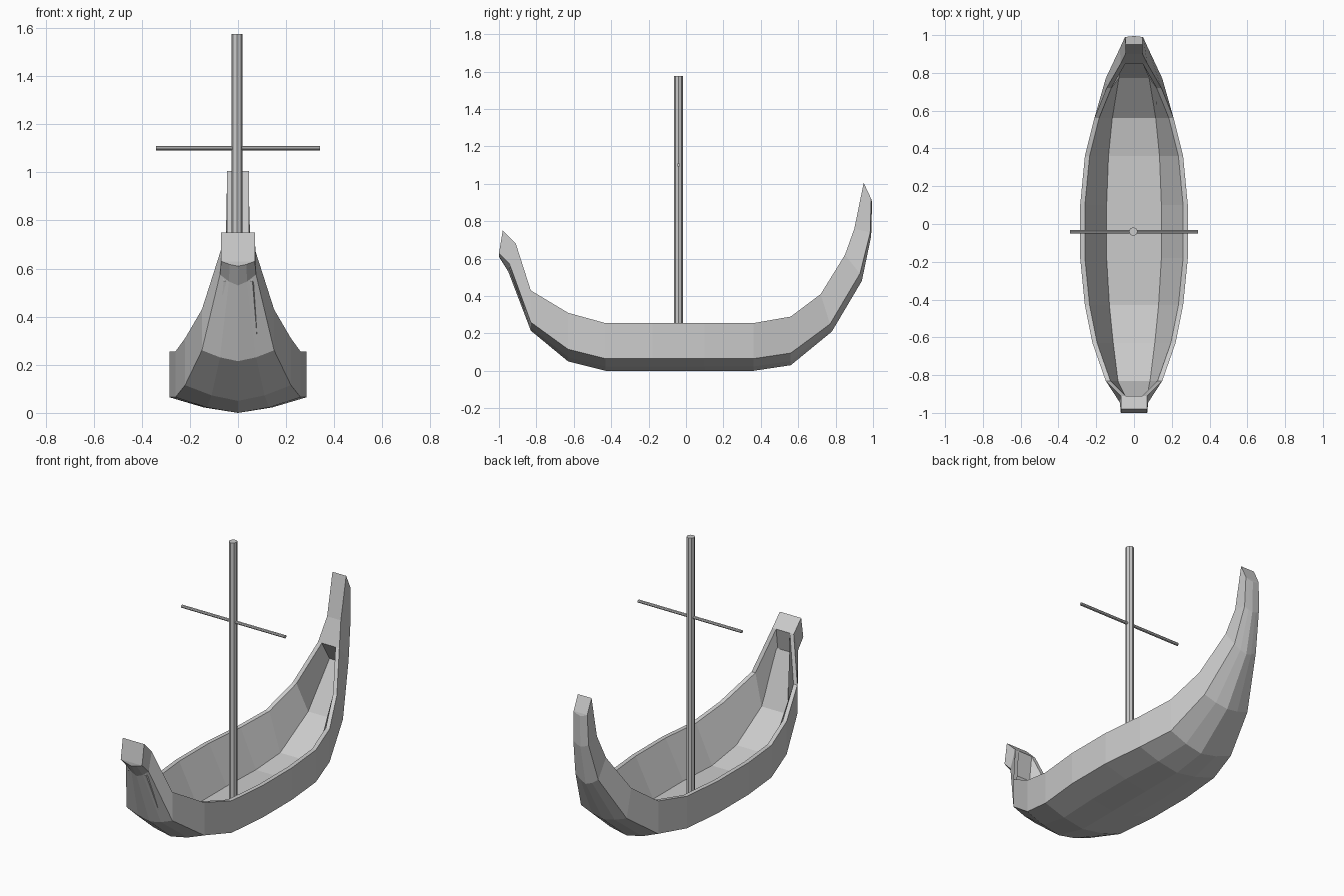
import bpy, bmesh
from mathutils import Vector, Matrix

cube = bpy.data.objects.get("Cube")
if cube:
    bpy.data.objects.remove(cube, do_unlink=True)

GREY = (0.6, 0.6, 0.6, 1)
mat = bpy.data.materials.new("plain_grey")
mat.use_nodes = True
mat.diffuse_color = GREY
mat.node_tree.nodes["Principled BSDF"].inputs["Base Color"].default_value = GREY


def add_object(name, bm):
    bmesh.ops.recalc_face_normals(bm, faces=bm.faces)
    mesh = bpy.data.meshes.new(name)
    bm.to_mesh(mesh)
    bm.free()
    mesh.materials.append(mat)
    obj = bpy.data.objects.new(name, mesh)
    bpy.context.collection.objects.link(obj)
    return obj


# Hull sections from bow to stern:
# rim y, z, half width / chine y, z, half width / keel y, z / floor half width
SECTIONS = [
    (-.98, .75, .07, -1, .63, .07, -1, .61, 0),
    (-.91, .68, .07, -.945, .575, .075, -.95, .53, .06),
    (-.83, .43, .15, -.83, .26, .15, -.83, .215, .085),
    (-.63, .31, .22, -.63, .115, .22, -.63, .05, .11),
    (-.43, .255, .26, -.43, .065, .26, -.43, 0, .13),
    (-.18, .255, .285, -.18, .065, .285, -.18, 0, .145),
    (.1, .255, .285, .1, .065, .285, .1, 0, .145),
    (.36, .255, .26, .36, .065, .26, .36, 0, .135),
    (.56, .29, .21, .56, .095, .21, .56, .03, .115),
    (.72, .41, .145, .77, .25, .15, .78, .21, .08),
    (.85, .62, .07, .93, .52, .075, .94, .48, .05),
    (.90, .76, .045, .985, .74, .05, .99, .72, 0),
    (.95, 1.005, .045, .99, .92, .045, .995, .905, 0),
]
WALL = 0.025


def section_points(ry, rz, rw, cy, cz, cw, ky, kz, fw):
    rim, chine, keel = Vector((rw, ry, rz)), Vector((cw, cy, cz)), Vector((0, ky, kz))
    bilge = keel.lerp(chine, 0.5)
    bilge.z = kz + 0.35 * (cz - kz)
    inner = Vector((rw - WALL, ry, rz))
    floor = keel.lerp(Vector((0, ry, rz)), 0.12)
    floor.x = fw
    half = [floor, inner, rim, chine, bilge]
    mirrored = [Vector((-p.x, p.y, p.z)) for p in reversed(half)]
    return half + [keel] + mirrored


# Hull: open in the middle, solid stems at both ends
bm = bmesh.new()
last = len(SECTIONS) - 1
rings = []
for i, s in enumerate(SECTIONS):
    pts = section_points(*s)
    hollow = s[-1] > 0
    rings.append([bm.verts.new(p) if hollow or k not in (0, 10) else None
                  for k, p in enumerate(pts)])

for a, b in zip(rings, rings[1:]):
    hollow = a[0] is not None and b[0] is not None
    for k in range(0 if hollow else 1, 10 if hollow else 9):
        bm.faces.new((a[k], a[k + 1], b[k + 1], b[k]))
    j, k = (0, 10) if hollow else (1, 9)
    bm.faces.new((a[k], a[j], b[j], b[k]))

# End walls of the open well
for ring in (rings[1], rings[last - 2]):
    bm.faces.new((ring[0], ring[1], ring[9], ring[10]))

# Bow and stern tips: upper panel and lower wedge
for ring in (rings[0], rings[last]):
    bm.faces.new((ring[1], ring[2], ring[3], ring[7], ring[8], ring[9]))
    bm.faces.new(ring[3:8])
add_object("hull", bm)


def spar(name, radius, length, centre, rotation=Matrix()):
    bm = bmesh.new()
    bmesh.ops.create_cone(bm, cap_ends=True, segments=8, radius1=radius,
                          radius2=radius, depth=length,
                          matrix=Matrix.Translation(centre) @ rotation)
    return add_object(name, bm)


# Mast and its cross yard
MAST_TOP, MAST_FOOT = 1.575, 0.02
spar("mast", 0.023, MAST_TOP - MAST_FOOT, (-.004, -.04, (MAST_TOP + MAST_FOOT) / 2))
spar("yard", 0.009, 0.68, (0, -.04, 1.1), Matrix.Rotation(1.5708, 4, "Y"))
